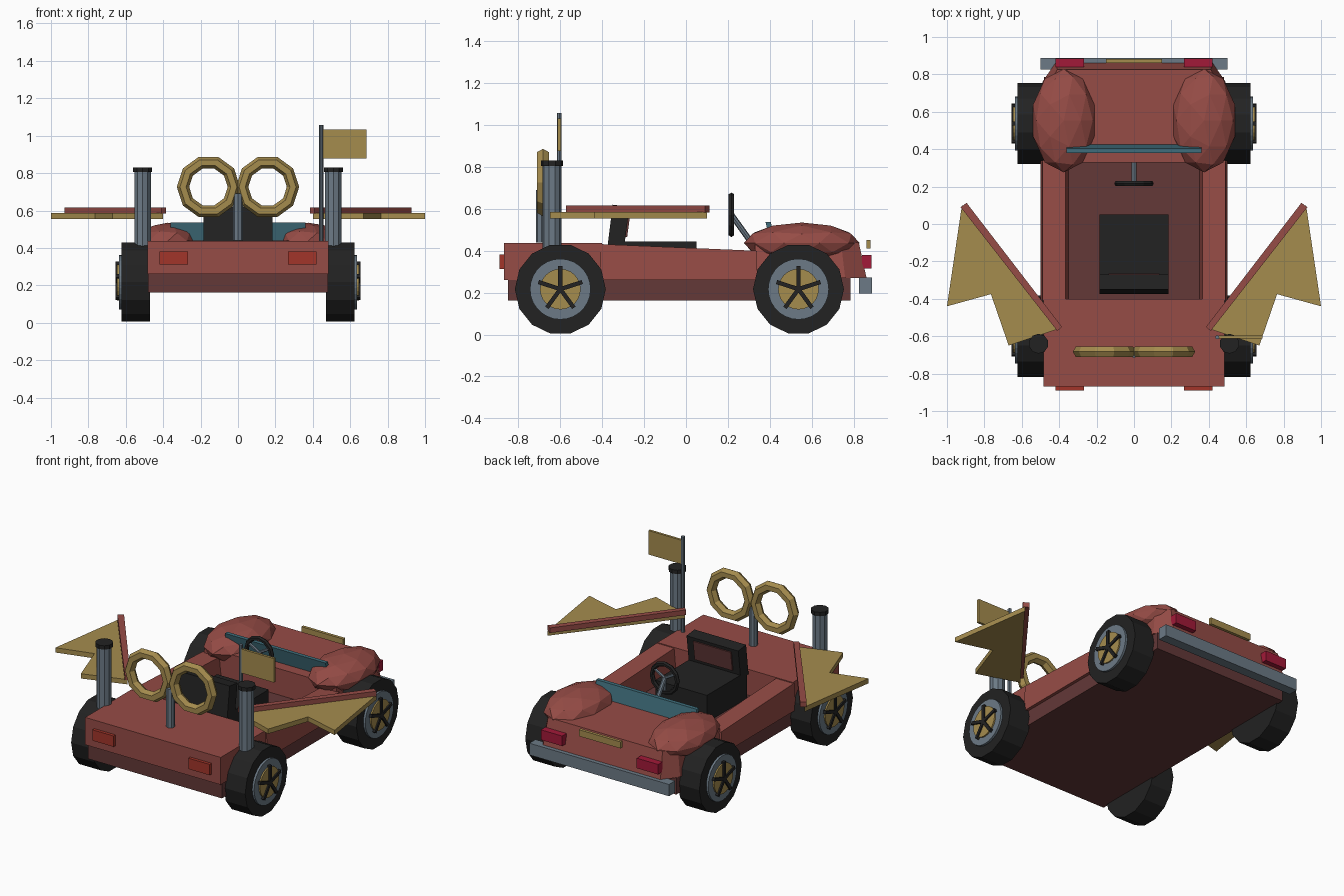
import bpy, bmesh, math
from mathutils import Vector, Matrix

if "Cube" in bpy.data.objects:
    bpy.data.objects.remove(bpy.data.objects["Cube"])


def mat(name, rgb):
    m = bpy.data.materials.new(name)
    m.diffuse_color = (*rgb, 1)
    m.use_nodes = True
    m.node_tree.nodes["Principled BSDF"].inputs["Base Color"].default_value = m.diffuse_color
    return m


RED = mat("body red", (0.305, 0.072, 0.061))
DARK = mat("dark red", (0.125, 0.040, 0.039))
GOLD = mat("gold", (0.376, 0.262, 0.076))
GREY = mat("steel grey", (0.150, 0.195, 0.238))
BLACK = mat("black", (0.016, 0.016, 0.016))
TEAL = mat("glass teal", (0.050, 0.155, 0.200))
CRIMSON = mat("crimson lamp", (0.36, 0.010, 0.040))
TAIL = mat("orange red lamp", (0.36, 0.036, 0.023))


def finish(name, bm, m):
    bmesh.ops.recalc_face_normals(bm, faces=bm.faces)
    me = bpy.data.meshes.new(name)
    bm.to_mesh(me)
    bm.free()
    me.materials.append(m)
    o = bpy.data.objects.new(name, me)
    bpy.context.collection.objects.link(o)
    return o


def box(name, m, x, y, z, rot=None):
    """Box from (min, max) pairs, optionally turned about its centre."""
    bm = bmesh.new()
    c = Vector((sum(x) / 2, sum(y) / 2, sum(z) / 2))
    mtx = Matrix.Translation(c) @ (rot or Matrix()) @ Matrix.Diagonal(
        (x[1] - x[0], y[1] - y[0], z[1] - z[0], 1))
    bmesh.ops.create_cube(bm, size=1, matrix=mtx)
    return finish(name, bm, m)


def prism(name, m, a, b):
    """Solid between two matching point loops."""
    bm = bmesh.new()
    va, vb = [bm.verts.new(p) for p in a], [bm.verts.new(p) for p in b]
    bm.faces.new(va)
    bm.faces.new(vb)
    n = len(a)
    for i in range(n):
        bm.faces.new((va[i], va[(i + 1) % n], vb[(i + 1) % n], vb[i]))
    return finish(name, bm, m)


def rod(name, m, a, b, r, n):
    """Cylinder from a to b."""
    a, b = Vector(a), Vector(b)
    d = b - a
    bm = bmesh.new()
    mtx = Matrix.Translation((a + b) / 2) @ d.to_track_quat('Z', 'Y').to_matrix().to_4x4()
    bmesh.ops.create_cone(bm, cap_ends=True, segments=n, radius1=r, radius2=r,
                          depth=d.length, matrix=mtx)
    return finish(name, bm, m)


def ring(name, m, c, R, r, n, k):
    """Torus facing along y."""
    bm = bmesh.new()
    vs = []
    for i in range(n):
        t = 2 * math.pi * i / n
        for j in range(k):
            p = 2 * math.pi * j / k
            q = R + r * math.cos(p)
            vs.append(bm.verts.new((c[0] + q * math.cos(t), c[1] + r * math.sin(p),
                                    c[2] + q * math.sin(t))))
    for i in range(n):
        for j in range(k):
            i2, j2 = (i + 1) % n, (j + 1) % k
            bm.faces.new([vs[i * k + j], vs[i2 * k + j], vs[i2 * k + j2], vs[i * k + j2]])
    return finish(name, bm, m)


def wheel(name, s, y):
    z, r = 0.217, 0.217
    at = lambda x, dy=0, dz=0: (s * x, y + dy, z + dz)
    # Tyre with a vertex at each side
    a, b = [], []
    for i in range(14):
        t = 2 * math.pi * i / 14
        dy, dz = r * math.cos(t), r * math.sin(t)
        a.append(at(0.47, dy, dz))
        b.append(at(0.623, dy, dz))
    prism(name + "_tyre", BLACK, a, b)
    rod(name + "_rim", GREY, at(0.5), at(0.637), 0.145, 28)
    rod(name + "_hub", GOLD, at(0.5), at(0.646), 0.097, 24)
    for k in range(5):
        t = math.pi / 2 + k * math.tau / 5
        box(name + "_spoke", BLACK, (s * 0.645 - 0.01, s * 0.645 + 0.01),
            (y + 0.055 * math.cos(t) - 0.055, y + 0.055 * math.cos(t) + 0.055),
            (z + 0.055 * math.sin(t) - 0.01, z + 0.055 * math.sin(t) + 0.01),
            Matrix.Rotation(t, 4, 'X'))


# Body: dark lower tub, rear deck, hood with sloping nose
box("lower_tub", DARK, (-0.48, 0.48), (-0.85, 0.785), (0.163, 0.27))
box("rear_deck", RED, (-0.485, 0.485), (-0.87, -0.40), (0.26, 0.437))
low = [(-0.49, 0.33), (0.49, 0.33), (0.49, 0.76), (0.42, 0.862), (-0.42, 0.862), (-0.49, 0.76)]
top = [(-0.47, 0.33), (0.47, 0.33), (0.46, 0.74), (0.41, 0.825), (-0.41, 0.825), (-0.46, 0.74)]
prism("hood", RED, [(x, y, 0.27) for x, y in low], [(x, y, 0.44) for x, y in top])

# Mirrored parts
for s, side in ((-1, "left"), (1, "right")):
    rail = lambda y, h: [(s * 0.35, y, 0.26), (s * 0.50, y, 0.26), (s * 0.49, y, h), (s * 0.365, y, h)]
    prism(side + "_side_rail", RED, rail(-0.41, 0.432), rail(0.34, 0.40))

    # Faceted fender bulge
    bm = bmesh.new()
    bmesh.ops.create_icosphere(bm, subdivisions=2, radius=1, matrix=Matrix.Translation(
        (s * 0.375, 0.553, 0.437)) @ Matrix.Diagonal((0.173, 0.277, 0.098, 1)))
    finish(side + "_fender", bm, RED)

    wheel(side + "_rear_wheel", s, -0.60)
    wheel(side + "_front_wheel", s, 0.537)

    # Exhaust stack
    rod(side + "_stack", GREY, (s * 0.51, -0.64, 0.40), (s * 0.51, -0.64, 0.81), 0.046, 10)
    rod(side + "_stack_cap", BLACK, (s * 0.51, -0.64, 0.805), (s * 0.51, -0.64, 0.83), 0.053, 10)

    # Wing: jagged gold panel under a red leading bar
    panel = [(0.92, 0.10), (1.0, -0.44), (0.765, -0.375), (0.67, -0.65), (0.40, -0.56)]
    prism(side + "_wing_panel", GOLD, [(s * x, y, 0.555) for x, y in panel],
          [(s * x, y, 0.586) for x, y in panel])
    bar = [(0.895, 0.113), (0.927, 0.09), (0.41, -0.572), (0.385, -0.55)]
    prism(side + "_wing_bar", RED, [(s * x, y, 0.584) for x, y in bar],
          [(s * x, y, 0.617) for x, y in bar])

    # Lamps and rings
    lx = sorted((s * 0.267, s * 0.42))
    box(side + "_headlamp", CRIMSON, lx, (0.84, 0.885), (0.315, 0.38))
    box(side + "_tail_lamp", TAIL, lx, (-0.89, -0.86), (0.312, 0.382))
    ring(side + "_gold_ring", GOLD, (s * 0.158, -0.683, 0.726), 0.136, 0.033, 10, 6)

# Ring post
rod("ring_post", GREY, (0, -0.69, 0.44), (0, -0.69, 0.69), 0.026, 8)

# Flag
rod("flag_pole", GREY, (0.445, -0.605, 0.43), (0.445, -0.605, 1.057), 0.011, 8)
box("flag", GOLD, (0.455, 0.687), (-0.613, -0.597), (0.877, 1.032))

# Bumper and plate
box("bumper", GREY, (-0.50, 0.50), (0.825, 0.888), (0.197, 0.273))
box("blank_plate", GOLD, (-0.15, 0.15), (0.862, 0.882), (0.41, 0.452))

# Windshield
wind = lambda x: [(x, 0.405, 0.42), (x, 0.43, 0.42), (x, 0.405, 0.537), (x, 0.38, 0.537)]
prism("windshield", TEAL, wind(-0.36), wind(0.36))

# Seat
box("seat_base", BLACK, (-0.185, 0.185), (-0.36, 0.05), (0.265, 0.445))
back = lambda x: [(x, -0.37, 0.40), (x, -0.29, 0.40), (x, -0.275, 0.615), (x, -0.355, 0.625)]
back = lambda x: [(x, -0.375, 0.42), (x, -0.295, 0.42), (x, -0.27, 0.61), (x, -0.35, 0.62)]
prism("seat_back", BLACK, back(-0.185), back(0.185))
pad = lambda x: [(x, -0.30, 0.465), (x, -0.281, 0.465), (x, -0.264, 0.59), (x, -0.283, 0.59)]
prism("seat_pad", DARK, pad(-0.135), pad(0.135))

# Steering wheel
ring("steering_wheel", BLACK, (0, 0.217, 0.572), 0.091, 0.015, 12, 6)
rod("steering_column", GREY, (0, 0.217, 0.572), (0, 0.34, 0.40), 0.014, 8)
for k in range(3):
    t = math.pi / 2 + k * math.tau / 3
    rod("steering_spoke", GREY, (0, 0.217, 0.572),
        (0.09 * math.cos(t), 0.217, 0.572 - 0.09 * math.sin(t)), 0.009, 6)
